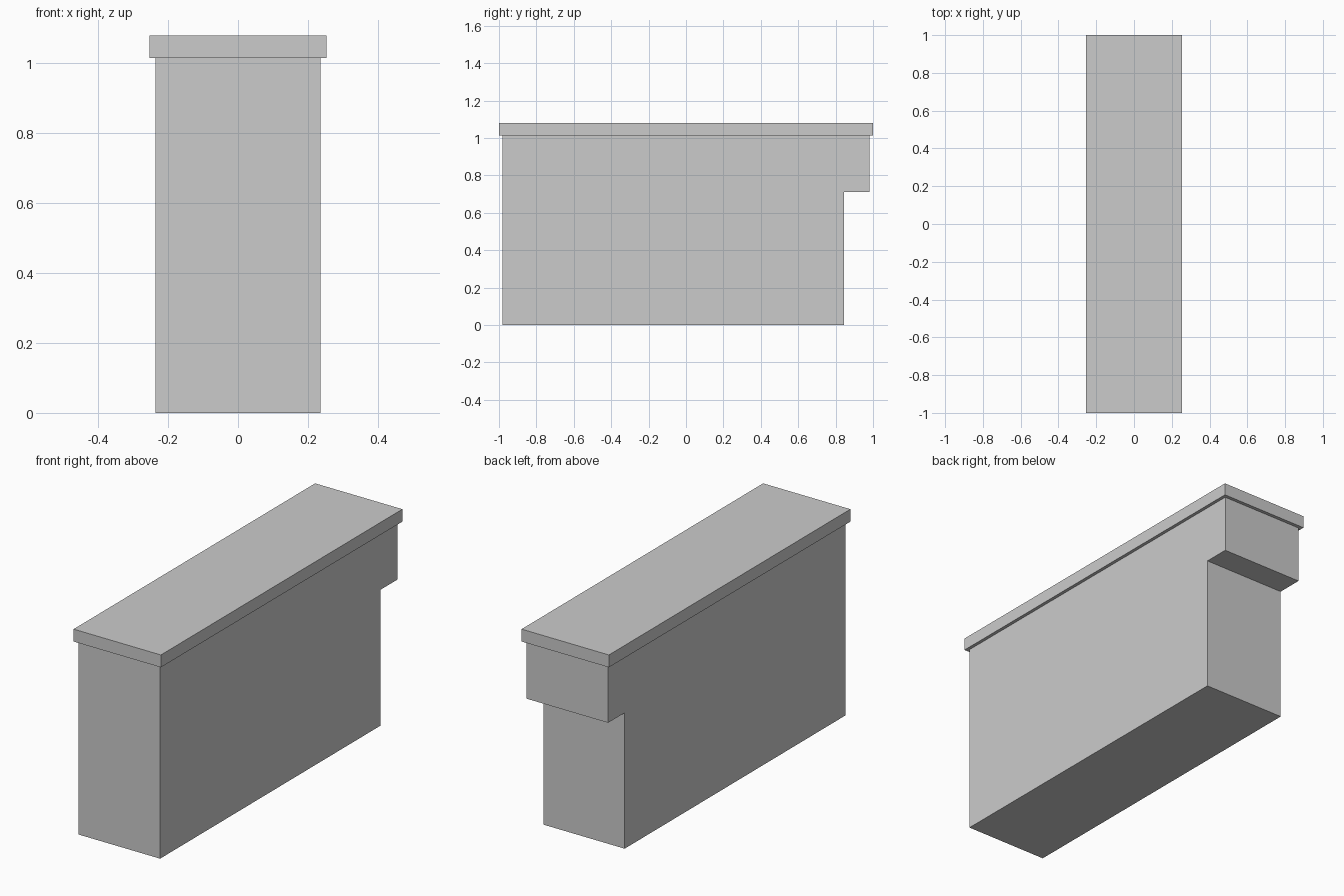
import bpy, bmesh

if "Cube" in bpy.data.objects:
    bpy.data.objects.remove(bpy.data.objects["Cube"])


def extrude_profile(name, profile, half_width):
    """Extrude a (y, z) outline along x, centred on x = 0."""
    bm = bmesh.new()
    face = bm.faces.new([bm.verts.new((-half_width, y, z)) for y, z in profile])
    result = bmesh.ops.extrude_face_region(bm, geom=[face])
    moved = [v for v in result["geom"] if isinstance(v, bmesh.types.BMVert)]
    bmesh.ops.translate(bm, verts=moved, vec=(2 * half_width, 0, 0))
    bmesh.ops.recalc_face_normals(bm, faces=bm.faces)
    mesh = bpy.data.meshes.new(name)
    bm.to_mesh(mesh)
    bm.free()
    obj = bpy.data.objects.new(name, mesh)
    bpy.context.collection.objects.link(obj)
    return obj


BODY_TOP, TOP = 1.014, 1.079

# Counter body with a recess under the overhang at the back
extrude_profile("counter_body", [
    (-0.982, 0), (0.845, 0), (0.845, 0.712),
    (0.982, 0.712), (0.982, BODY_TOP), (-0.982, BODY_TOP),
], 0.236)

# Slab overhanging the body on all sides
extrude_profile("counter_top", [
    (-1, BODY_TOP), (1, BODY_TOP), (1, TOP), (-1, TOP),
], 0.253)
